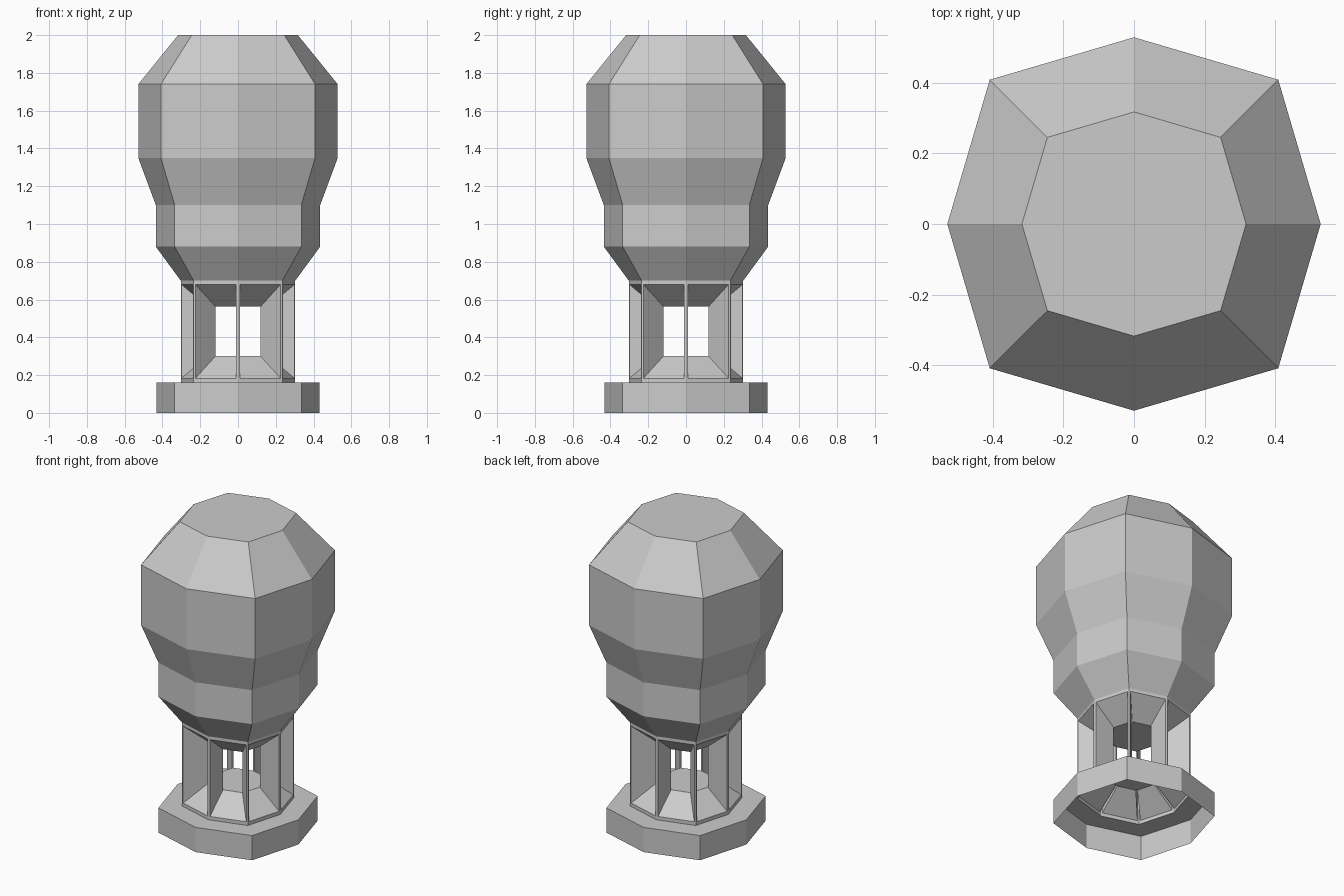
import bpy, bmesh
from mathutils import Vector

if "Cube" in bpy.data.objects:
    bpy.data.objects.remove(bpy.data.objects["Cube"])


def ring(axis, diag):
    """Octagon corners: four on the axes, four on the diagonals."""
    a, d = axis, diag
    return [Vector(p) for p in ((a, 0), (d, d), (0, a), (-d, d),
                                (-a, 0), (-d, -d), (0, -a), (d, -d))]


def finish(name, bm):
    bmesh.ops.remove_doubles(bm, verts=bm.verts, dist=0.0001)
    bmesh.ops.recalc_face_normals(bm, faces=bm.faces)
    mesh = bpy.data.meshes.new(name)
    bm.to_mesh(mesh)
    bm.free()
    obj = bpy.data.objects.new(name, mesh)
    bpy.context.collection.objects.link(obj)
    return obj


def lathe(name, profile, cap_top=False):
    """Stack of octagons from (axis radius, diagonal, z) rows."""
    bm = bmesh.new()
    rows = [[bm.verts.new((p.x, p.y, z)) for p in ring(a, d)] for a, d, z in profile]
    for lo, hi in zip(rows, rows[1:]):
        for i in range(8):
            j = (i + 1) % 8
            bm.faces.new((lo[i], lo[j], hi[j], hi[i]))
    if cap_top:
        bm.faces.new(rows[-1])
    return finish(name, bm)


NECK = (0.303, 0.235)

# Hollow base, open underneath, with a flat ledge in to the neck
lathe("base", [(0.432, 0.335, 0), (0.432, 0.335, 0.16), (*NECK, 0.16)])

# Faceted bulb
lathe("bulb", [(*NECK, 0.70), (0.435, 0.335, 0.88), (0.435, 0.335, 1.10),
               (0.528, 0.408, 1.35), (0.528, 0.408, 1.74), (0.317, 0.245, 2.0)], True)

# Neck: eight framed openings that funnel in to a see-through core
bm = bmesh.new()
corners = ring(*NECK)
floor, ceiling = [], []
INSET, SHRINK = 0.04, 0.53
for i in range(8):
    a, b = corners[i], corners[(i + 1) % 8]
    c, d = a.lerp(b, INSET), b.lerp(a, INSET)

    def quad(p, q, lo, hi):
        return [bm.verts.new((v.x, v.y, z)) for v, z in ((p, lo), (q, lo), (q, hi), (p, hi))]

    outer = quad(a, b, 0.16, 0.70)
    frame = quad(c, d, 0.183, 0.68)
    inner = quad(c * SHRINK, d * SHRINK, 0.30, 0.563)
    for big, small in ((outer, frame), (frame, inner)):
        for k in range(4):
            m = (k + 1) % 4
            bm.faces.new((big[k], big[m], small[m], small[k]))
    floor += [inner[0], inner[1]]
    ceiling += [inner[3], inner[2]]
# Inner edges of the posts, then core floor and ceiling
for i in range(1, 16, 2):
    j = (i + 1) % 16
    bm.faces.new((floor[i], floor[j], ceiling[j], ceiling[i]))
bm.faces.new(floor)
bm.faces.new(ceiling)
finish("neck_frame", bm)
